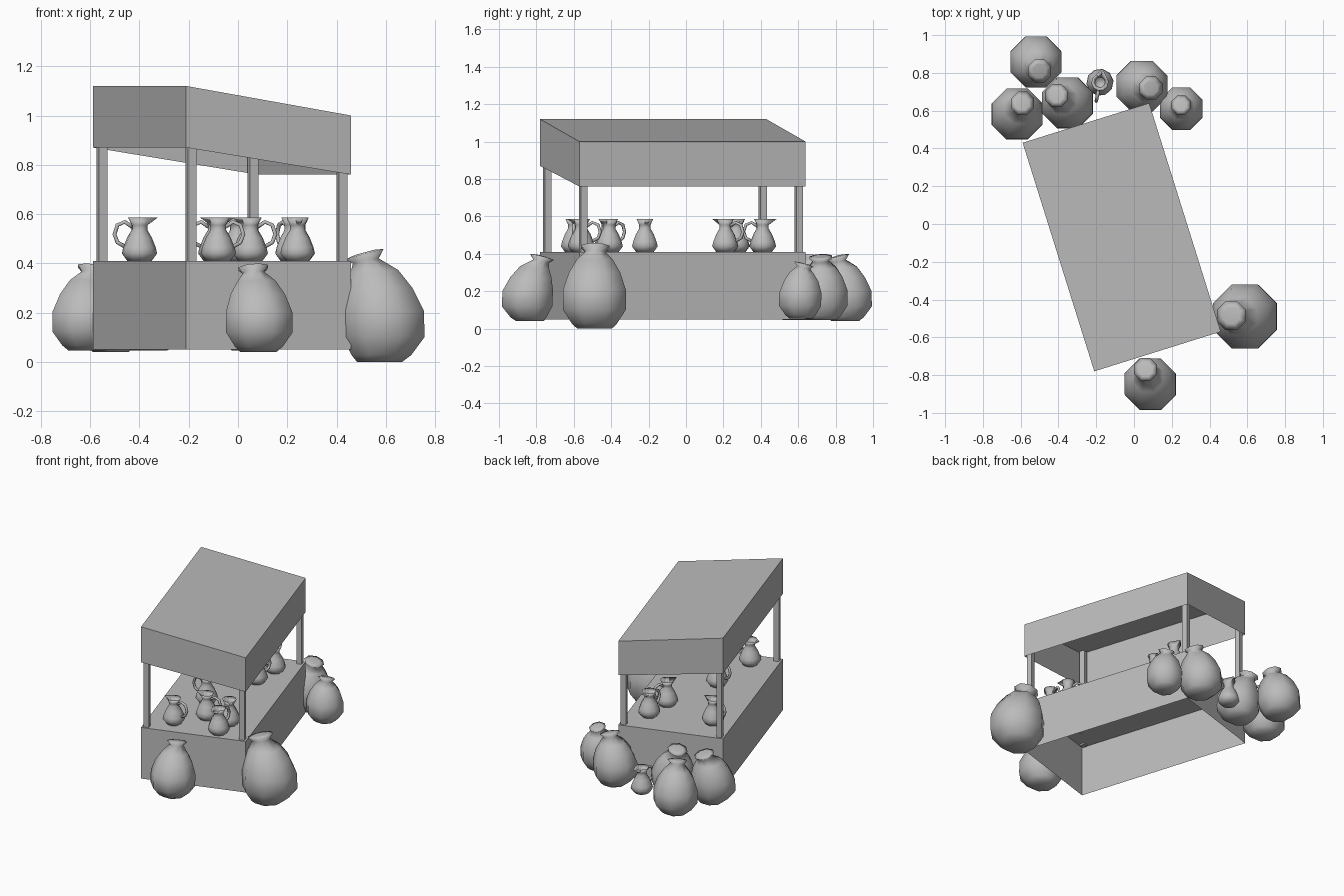
import bpy, bmesh
from math import sin, cos, pi, radians, atan2
from mathutils import Vector

if "Cube" in bpy.data.objects:
    bpy.data.objects.remove(bpy.data.objects["Cube"], do_unlink=True)

GREY = (0.5, 0.5, 0.5, 1)
mat = bpy.data.materials.new("clay_grey")
mat.use_nodes = True
mat.diffuse_color = GREY
bsdf = next(n for n in mat.node_tree.nodes if n.type == 'BSDF_PRINCIPLED')
bsdf.inputs["Base Color"].default_value = GREY


def loft(name, rings, cap_start=False, cap_end=False, smooth=False, loc=(0, 0, 0), turn=0):
    """Skin a list of equal-length point rings into one object."""
    bm = bmesh.new()
    loops = [[bm.verts.new(p) for p in ring] for ring in rings]
    n = len(loops[0])
    for a, b in zip(loops, loops[1:]):
        for i in range(n):
            j = (i + 1) % n
            bm.faces.new((a[i], a[j], b[j], b[i]))
    if cap_start:
        bm.faces.new(loops[0][::-1])
    if cap_end:
        bm.faces.new(loops[-1])
    for f in bm.faces:
        f.smooth = smooth
    mesh = bpy.data.meshes.new(name)
    bm.to_mesh(mesh)
    bm.free()
    mesh.materials.append(mat)
    obj = bpy.data.objects.new(name, mesh)
    obj.location = loc
    obj.rotation_euler.z = turn
    bpy.context.collection.objects.link(obj)
    return obj


# Stall: counter, sloping canopy and posts share one turned frame
HALF_U, HALF_V = 0.351, 0.634
STALL = dict(loc=(-0.065, -0.07, 0), turn=radians(17.4))
SIGNS = ((-1, -1), (1, -1), (1, 1), (-1, 1))


def rect(cx, cy, hx, hy, z_left, z_right):
    return [Vector((cx + sx * hx, cy + sy * hy, z_right if sx > 0 else z_left))
            for sx, sy in SIGNS]


loft("counter", [rect(0, 0, HALF_U, HALF_V, z, z) for z in (0.05, 0.41)],
     cap_end=True, **STALL)
loft("canopy", [rect(0, 0, HALF_U, HALF_V, 0.87, 0.76),
                rect(0, 0, HALF_U, HALF_V, 1.12, 1.0)], cap_end=True, **STALL)
for sx, sy in SIGNS:
    cx, cy = sx * (HALF_U - 0.03), sy * (HALF_V - 0.03)
    top = 1.06 - 0.06 * cx / HALF_U - 0.005
    loft("post", [rect(cx, cy, 0.018, 0.018, z, z) for z in (0.4, top)],
         cap_start=True, cap_end=True, **STALL)

# Large slumped jars: rows of height, radius, lean toward the mouth, rim tilt
JAR_ROWS = ((0.0, 0.55, 0.2, 0), (0.06, 0.72, 0.1, 0), (0.22, 1.0, 0, 0),
            (0.45, 1.0, 0.05, 0), (0.65, 0.82, 0.25, 0), (0.79, 0.58, 0.5, 0.1),
            (0.89, 0.31, 0.95, 0.2), (0.95, 0.45, 1.0, 0.27), (0.965, 0.25, 1.0, 0.27))


def jar(x, y, mouth_x, mouth_y, radius, z0, height):
    lean = Vector((mouth_x - x, mouth_y - y, 0))
    away = -lean.normalized()
    rings = []
    for h, r, k, tilt in JAR_ROWS:
        ring = []
        for i in range(8):
            a = (i + 0.5) * pi / 4
            off = Vector((cos(a), sin(a), 0)) * r * radius
            ring.append(lean * k + off + Vector((0, 0, h * height + tilt * off.dot(away))))
        rings.append(ring)
    loft("large_jar", rings, True, True, True, loc=(x, y, z0))


jar(-0.52, 0.86, -0.50, 0.81, 0.145, 0.04, 0.36)
jar(-0.62, 0.58, -0.59, 0.64, 0.145, 0.045, 0.355)
jar(-0.35, 0.64, -0.41, 0.68, 0.145, 0.045, 0.355)
jar(0.04, 0.73, 0.09, 0.72, 0.145, 0.045, 0.355)
jar(0.25, 0.61, 0.25, 0.63, 0.122, 0.055, 0.305)
jar(0.59, -0.49, 0.515, -0.485, 0.182, 0.0, 0.46)
jar(0.087, -0.85, 0.062, -0.77, 0.146, 0.04, 0.36)

# Small jugs with a spout on one side and a loop handle on the other
JUG_ROWS = ((0.05, 0), (0.072, 0.03), (0.066, 0.055), (0.05, 0.095), (0.032, 0.125),
            (0.032, 0.145), (0.046, 0.175), (0.026, 0.14), (0.035, 0.1), (0.04, 0.03))
RIM = 6
HANDLE = [Vector(p) for p in ((0.03, 0, 0.138), (0.06, 0, 0.158), (0.09, 0, 0.145),
                              (0.102, 0, 0.108), (0.09, 0, 0.075), (0.055, 0, 0.055))]


def jug(x, y, z, dir_x, dir_y):
    place = dict(loc=(x, y, z), turn=atan2(dir_y, dir_x))
    rings = []
    for row, (r, h) in enumerate(JUG_ROWS):
        ring = [Vector((r * cos(i * pi / 5), r * sin(i * pi / 5), h)) for i in range(10)]
        if row == RIM:
            ring[5].x *= 1.6
        rings.append(ring)
    loft("jug", rings, True, True, True, **place)

    tube = []
    for i, p in enumerate(HANDLE):
        along = (HANDLE[min(i + 1, 5)] - HANDLE[max(i - 1, 0)]).normalized()
        side = Vector((0, 1, 0))
        up = along.cross(side)
        tube.append([p + 0.009 * (side * cos(k * pi / 3) + up * sin(k * pi / 3))
                     for k in range(6)])
    loft("jug_handle", tube, True, True, True, **place)


TOP = 0.41
jug(-0.40, 0.27, TOP, -1, 0.1)
jug(-0.08, -0.60, TOP, 1, 0)
jug(0.242, -0.56, TOP, 0.1, 1)
jug(0.05, -0.42, TOP, 1, 0.1)
jug(0.22, -0.41, TOP, -0.6, 0.8)
jug(-0.09, -0.22, TOP, -1, 0)
jug(0.0, 0.41, TOP, -0.1, -1)
jug(0.0, 0.21, TOP, 0.4, 1)
jug(-0.18, 0.75, 0.05, -0.2, -1)
